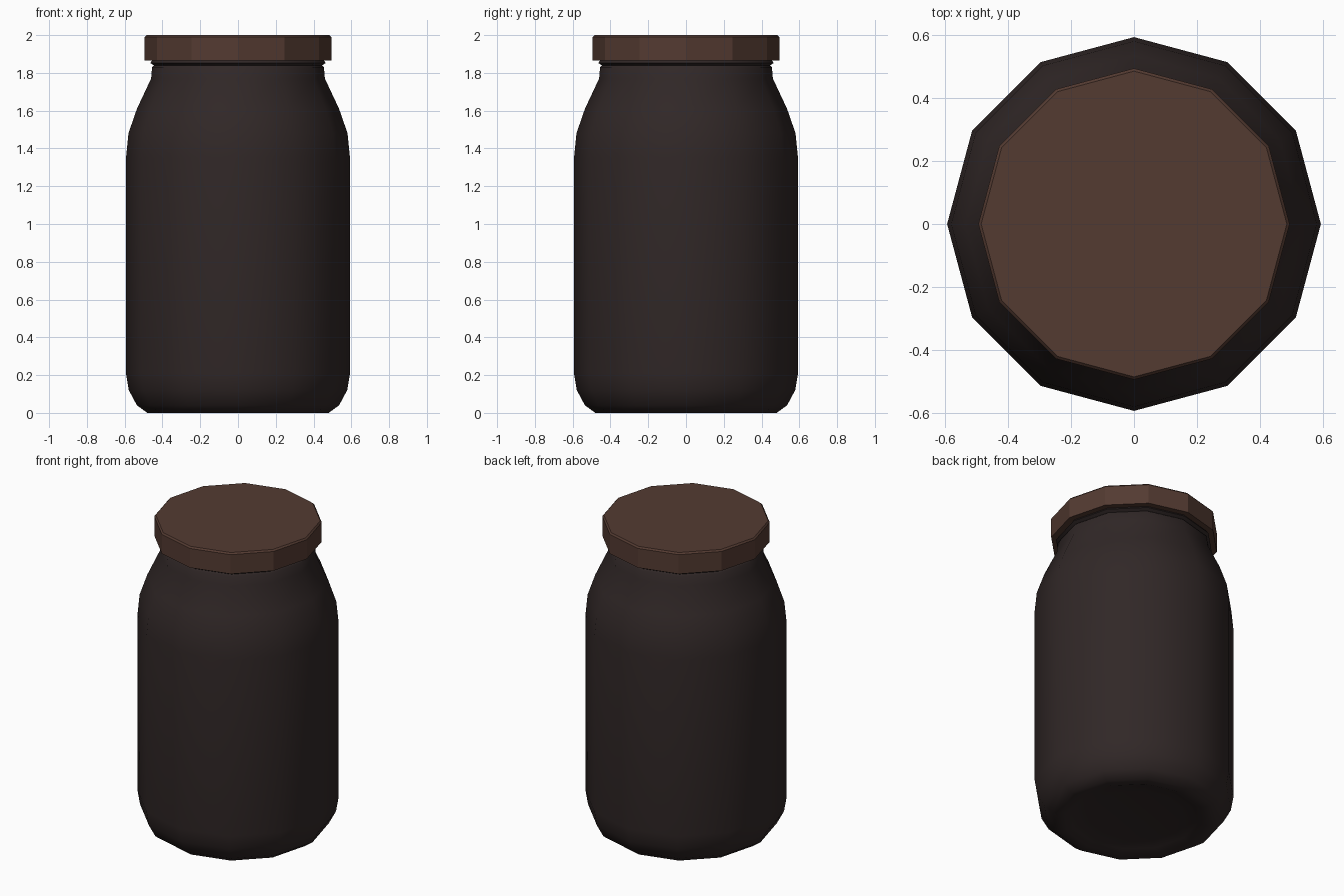
import bpy, bmesh, math

if "Cube" in bpy.data.objects:
    bpy.data.objects.remove(bpy.data.objects["Cube"])

SIDES = 12


def material(name, rgb):
    m = bpy.data.materials.new(name)
    m.diffuse_color = (*rgb, 1)
    m.use_nodes = True
    m.node_tree.nodes["Principled BSDF"].inputs["Base Color"].default_value = m.diffuse_color
    return m


def lathe(name, profile, mat, angle):
    """Spin a (radius, height) profile into a closed 12-sided body."""
    bm = bmesh.new()
    rings = [[bm.verts.new((r * math.cos(math.tau * i / SIDES),
                            r * math.sin(math.tau * i / SIDES), z))
              for i in range(SIDES)] for r, z in profile]
    for a, b in zip(rings, rings[1:]):
        for i in range(SIDES):
            j = (i + 1) % SIDES
            bm.faces.new((a[i], a[j], b[j], b[i]))
    bm.faces.new(rings[0][::-1])
    bm.faces.new(rings[-1])
    mesh = bpy.data.meshes.new(name)
    bm.to_mesh(mesh)
    bm.free()
    mesh.materials.append(mat)
    ob = bpy.data.objects.new(name, mesh)
    bpy.context.collection.objects.link(ob)
    bpy.ops.object.select_all(action='DESELECT')
    ob.select_set(True)
    bpy.context.view_layer.objects.active = ob
    bpy.ops.object.shade_smooth_by_angle(angle=math.radians(angle))
    return ob


glass = material("dark brown glass", (0.030, 0.0205, 0.0200))
wood = material("brown lid", (0.088, 0.043, 0.031))

# Jar body: slightly dished base, straight wall, shoulder, neck and thread bead
lathe("jar_body", [
    (0.28, 0.03), (0.38, 0.015), (0.42, 0.0), (0.48, 0.0), (0.535, 0.04),
    (0.578, 0.12), (0.593, 0.21), (0.593, 1.35), (0.58, 1.48), (0.535, 1.61),
    (0.46, 1.77), (0.455, 1.83), (0.445, 1.84), (0.465, 1.852),
    (0.455, 1.865), (0.44, 1.88)], glass, 60)

# Lid: shallow cap with a small chamfer on top
lathe("lid", [(0.44, 1.88), (0.455, 1.865), (0.494, 1.865),
              (0.494, 1.99), (0.485, 2.0)], wood, 25)
